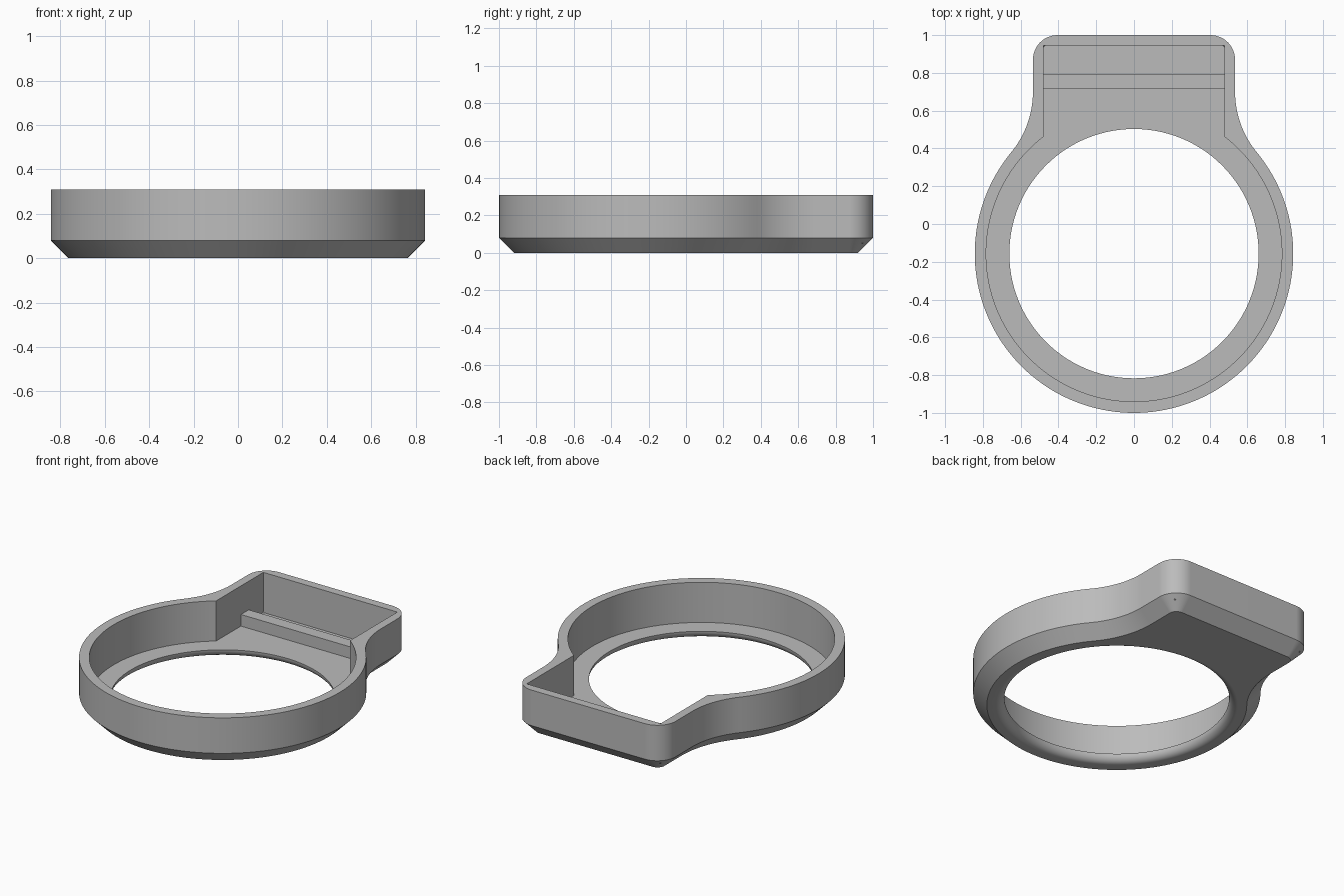
import bpy, bmesh
from math import pi, cos, sin, acos, atan2, radians
from mathutils import Vector

if "Cube" in bpy.data.objects:
    bpy.data.objects.remove(bpy.data.objects["Cube"])

HEIGHT, CHAMFER, FLOOR = 0.31, 0.08, 0.05
CY, R_OUT, R_POCKET, R_HOLE = -0.157, 0.843, 0.783, 0.66
NECK, CORNER, BLEND = 0.535, 0.13, 0.503      # half width, corner and blend radii
POCKET_X, POCKET_Y = 0.48, 0.945

grey = bpy.data.materials.new("plain grey")
grey.use_nodes = True
colour = (0.5, 0.5, 0.5, 1)
grey.diffuse_color = colour
grey.node_tree.nodes["Principled BSDF"].inputs["Base Color"].default_value = colour


def arc(cx, cy, r, a, b, n):
    return [(cx + r * cos(a + (b - a) * i / n), cy + r * sin(a + (b - a) * i / n))
            for i in range(n + 1)]


def mirrored(half):
    """Close a right-hand half outline by mirroring it across x = 0."""
    return half + [(-x, y) for x, y in reversed(half) if abs(x) > 1e-5]


def body_outline(inset):
    bx = NECK + BLEND
    reach = R_OUT + BLEND
    angle = acos(bx / reach)
    by = CY + reach * sin(angle)
    half = arc(0, CY, R_OUT - inset, -pi / 2, angle, 56)
    half += arc(bx, by, BLEND + inset, pi + angle, pi, 16)[1:]
    half += arc(NECK - CORNER, 1 - CORNER, CORNER - inset, 0, pi / 2, 12)
    return mirrored(half)


def pocket_outline():
    end = acos(POCKET_X / R_POCKET)
    return mirrored(arc(0, CY, R_POCKET, -pi / 2, end, 56) + [(POCKET_X, POCKET_Y)])


def finish(bm, name):
    bmesh.ops.recalc_face_normals(bm, faces=bm.faces)
    mesh = bpy.data.meshes.new(name)
    bm.to_mesh(mesh)
    bm.free()
    mesh.materials.append(grey)
    obj = bpy.data.objects.new(name, mesh)
    bpy.context.collection.objects.link(obj)
    return obj


bm = bmesh.new()


def ring(points, z):
    return [bm.verts.new((x, y, z)) for x, y in points]


def walls(loops):
    for low, high in zip(loops, loops[1:]):
        n = len(low)
        for i in range(n):
            j = (i + 1) % n
            bm.faces.new((low[i], low[j], high[j], high[i]))


def flat_between(a, b):
    """Fill the flat area between two closed loops."""
    edges = [bm.edges.get((l[i - 1], l[i])) for l in (a, b) for i in range(len(l))]
    bmesh.ops.triangle_fill(bm, edges=edges, use_beauty=True, normal=Vector((0, 0, 1)))


# Outside wall with chamfered underside
outer = [ring(body_outline(CHAMFER), 0), ring(body_outline(0), CHAMFER),
         ring(body_outline(0), HEIGHT)]
walls(outer)

# Pocket wall
pocket = [ring(pocket_outline(), FLOOR), ring(pocket_outline(), HEIGHT)]
walls(pocket)

# Round opening, its lower edge rolled outward
hole = []
for i in range(9):
    t = i / 8 * pi / 2
    circle = arc(0, CY, R_HOLE + FLOOR * (1 - cos(t)), 0, 2 * pi, 112)[:-1]
    hole.append(ring(circle, FLOOR * (1 - sin(t))))
walls(hole)

# Rim, floor and underside
flat_between(outer[2], pocket[1])
flat_between(pocket[0], hole[0])
flat_between(outer[0], hole[-1])
housing = finish(bm, "housing")

bpy.context.view_layer.objects.active = housing
housing.select_set(True)
bpy.ops.object.shade_smooth_by_angle(angle=radians(30))
weighted = housing.modifiers.new("even shading", 'WEIGHTED_NORMAL')
weighted.keep_sharp = True

# Cross rib on the pocket floor
bm = bmesh.new()
bmesh.ops.create_cube(bm, size=1)
bmesh.ops.scale(bm, verts=bm.verts, vec=(2 * POCKET_X, 0.08, 0.075))
bmesh.ops.translate(bm, verts=bm.verts, vec=(0, 0.755, FLOOR + 0.0375))
finish(bm, "cross_rib")
